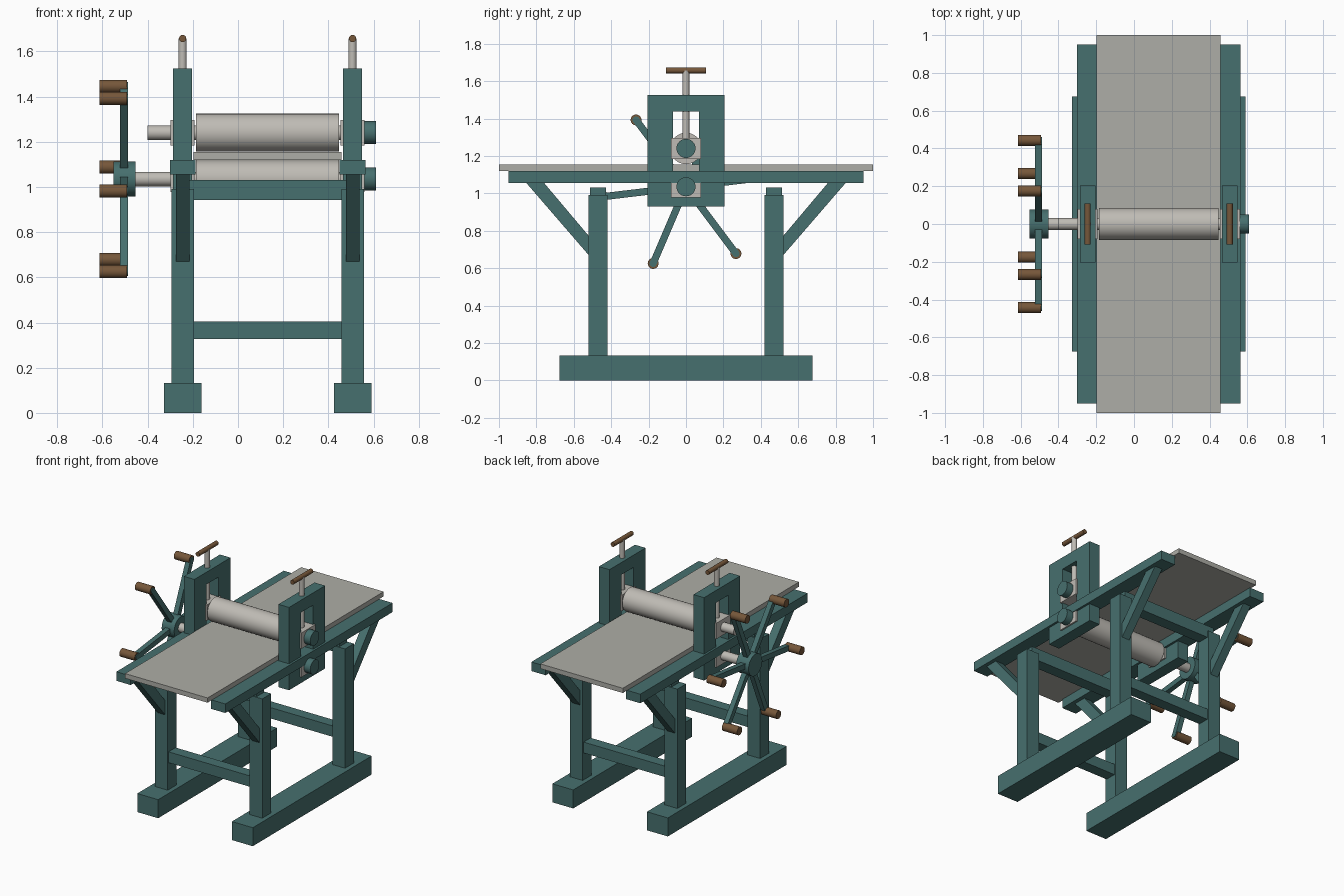
import bpy, bmesh
from math import cos, sin, radians, pi
from mathutils import Matrix, Vector

cube = bpy.data.objects.get("Cube")
if cube:
    bpy.data.objects.remove(cube)


def material(name, rgb):
    m = bpy.data.materials.new(name)
    m.use_nodes = True
    m.diffuse_color = (*rgb, 1)
    bsdf = next(n for n in m.node_tree.nodes if n.type == 'BSDF_PRINCIPLED')
    bsdf.inputs["Base Color"].default_value = (*rgb, 1)
    return m


teal = material("teal paint", (0.062, 0.16, 0.156))
bed_grey = material("bed grey", (0.42, 0.42, 0.385))
steel = material("steel", (0.52, 0.50, 0.46))
wood = material("brown wood", (0.18, 0.095, 0.042))


def finish(name, bm, mat, smooth=False):
    bmesh.ops.recalc_face_normals(bm, faces=bm.faces)
    mesh = bpy.data.meshes.new(name)
    bm.to_mesh(mesh)
    bm.free()
    mesh.materials.append(mat)
    ob = bpy.data.objects.new(name, mesh)
    bpy.context.collection.objects.link(ob)
    if smooth:
        bpy.ops.object.select_all(action='DESELECT')
        ob.select_set(True)
        bpy.context.view_layer.objects.active = ob
        bpy.ops.object.shade_smooth_by_angle(angle=radians(35))
    return ob


def box(name, x, y, z, mat=teal):
    """Box from (low, high) ranges."""
    bm = bmesh.new()
    centre = Vector(((a + b) / 2 for a, b in (x, y, z)))
    size = Vector((b - a for a, b in (x, y, z)))
    bmesh.ops.create_cube(bm, size=1, matrix=Matrix.Translation(centre) @ Matrix.Diagonal((*size, 1)))
    return finish(name, bm, mat)


def rod(name, start, end, radius, mat, sides=32):
    """Cylinder between two points."""
    a, b = Vector(start), Vector(end)
    turn = (b - a).to_track_quat('Z', 'Y').to_matrix().to_4x4()
    bm = bmesh.new()
    bmesh.ops.create_cone(bm, cap_ends=True, segments=sides, radius1=radius, radius2=radius,
                          depth=(b - a).length, matrix=Matrix.Translation((a + b) / 2) @ turn)
    return finish(name, bm, mat, True)


def extrude_x(bm, faces, width):
    out = bmesh.ops.extrude_face_region(bm, geom=faces)
    verts = [g for g in out["geom"] if isinstance(g, bmesh.types.BMVert)]
    bmesh.ops.translate(bm, verts=verts, vec=(width, 0, 0))


def prism(name, x, outline, mat=teal):
    """Y-Z outline extruded along x."""
    bm = bmesh.new()
    face = bm.faces.new([bm.verts.new((x[0], y, z)) for y, z in outline])
    extrude_x(bm, [face], x[1] - x[0])
    return finish(name, bm, mat)


def window_frame(name, x, half, z, hole_half, hole_z):
    """Upright plate with a rectangular opening."""
    bm = bmesh.new()

    def loop(h, zz):
        return [bm.verts.new((x[0], s * h, zz[k])) for s, k in ((-1, 0), (1, 0), (1, 1), (-1, 1))]
    outer, inner = loop(half, z), loop(hole_half, hole_z)
    ring = [bm.faces.new((outer[i], outer[i - 3], inner[i - 3], inner[i])) for i in range(4)]
    extrude_x(bm, ring, x[1] - x[0])
    return finish(name, bm, teal)


LEFT, RIGHT = 0.507, -0.245
UPPER, LOWER = 1.24, 1.035


def around(c, half):
    return (c - half, c + half)


# Two side assemblies
for side, cx in (("left", LEFT), ("right", RIGHT)):
    box(f"{side}_foot", around(cx, 0.083), (-0.675, 0.675), (0, 0.133))
    box(f"{side}_rail", around(cx, 0.057), (-0.95, 0.95), (1.055, 1.12))
    window_frame(f"{side}_roller_frame", around(cx, 0.042), 0.205, (0.93, 1.525), 0.07, (0.98, 1.437))
    for level, z in (("upper", UPPER), ("lower", LOWER)):
        box(f"{side}_{level}_bearing", around(cx, 0.053), (-0.08, 0.08), around(z, 0.057), steel)
    rod(f"{side}_pressure_screw", (cx, 0, UPPER), (cx, 0, 1.657), 0.018, steel, 24)
    rod(f"{side}_screw_handle", (cx, -0.108, 1.657), (cx, 0.108, 1.657), 0.016, wood, 24)
    for end, s in (("front", -1), ("back", 1)):
        box(f"{side}_{end}_post", around(cx, 0.05), sorted((s * 0.42, s * 0.52)), (0.12, 0.99))
        prism(f"{side}_{end}_brace", around(cx, 0.03),
              [(s * y, z) for y, z in ((0.76, 1.057), (0.855, 1.057), (0.518, 0.667), (0.518, 0.77))])

# Cross members joining the posts
for end, s in (("front", -1), ("back", 1)):
    box(f"{end}_top_crossbar", (RIGHT, LEFT), around(s * 0.47, 0.042), (0.943, 1.03))
    box(f"{end}_low_stretcher", (RIGHT, LEFT), around(s * 0.47, 0.04), (0.327, 0.405))

# Sliding bed
box("press_bed", (-0.198, 0.458), (-1, 1), (1.12, 1.154), bed_grey)

# Rollers with shafts and end caps
for level, z, shaft_end in (("upper", UPPER, -0.4), ("lower", LOWER, -0.46)):
    rod(f"{level}_roller", (-0.185, 0, z), (0.447, 0, z), 0.084, steel, 48)
    rod(f"{level}_shaft", (shaft_end, 0, z), (0.57, 0, z), 0.032, steel)
    rod(f"{level}_shaft_cap", (0.56, 0, z), (0.61, 0, z), 0.051, teal)

# Crank wheel with six spokes and wooden grips
WHEEL_X, REACH = -0.505, 0.446
rod("wheel_hub", (-0.552, 0, LOWER), (-0.453, 0, LOWER), 0.078, teal)
for i in range(6):
    a = radians(6.8) + i * pi / 3
    along, across = Vector((cos(a), sin(a))), Vector((-sin(a), cos(a))) * 0.019
    base = Vector((0, LOWER))
    near, far = base + along * 0.04, base + along * REACH
    x = around(WHEEL_X, 0.018)
    prism(f"wheel_spoke_{i + 1}", x, [near - across, far - across, far + across, near + across])
    rod(f"spoke_tip_{i + 1}", (x[0], *far), (x[1], *far), 0.019, teal, 20)
    rod(f"wheel_grip_{i + 1}", (-0.613, *far), (-0.492, *far), 0.029, wood, 24)
